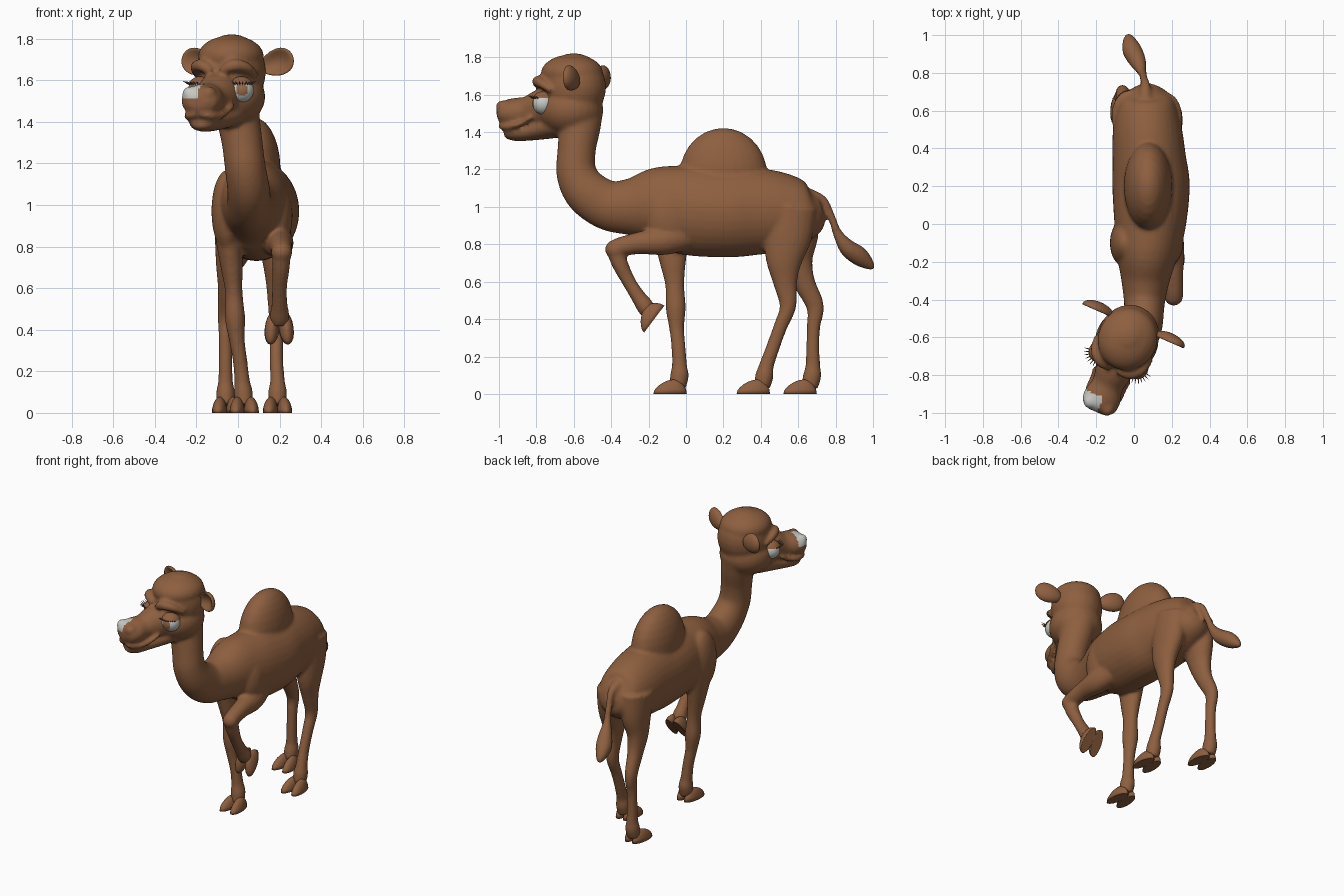
import bpy, bmesh, math
from mathutils import Matrix, Vector

if "Cube" in bpy.data.objects:
    bpy.data.objects.remove(bpy.data.objects["Cube"])

def material(name, rgb):
    m = bpy.data.materials.new(name)
    m.diffuse_color = (*rgb, 1)
    m.use_nodes = True
    m.node_tree.nodes["Principled BSDF"].inputs["Base Color"].default_value = m.diffuse_color
    return m

BROWN = material("brown hide", (0.27, 0.115, 0.05))
GREY = material("pale grey", (0.58, 0.58, 0.55))
IRIS = material("iris brown", (0.30, 0.14, 0.065))

I = Matrix.Identity(4)
# the head is turned to the side: local -y is the direction of the face
HEAD = Matrix.Translation((-0.03, -0.6, 0)) @ Matrix.Rotation(math.radians(-23.5), 4, 'Z')

def tube(bm, pts, M=I, seg=20, sub=5):
    """Loft ellipses along a smooth path of (x, y, z, side radius, other radius)."""
    p = [Vector(q) for q in pts]
    p = [2 * p[0] - p[1]] + p + [2 * p[-1] - p[-2]]
    path = []
    for i in range(1, len(p) - 2):
        for k in range(sub):
            t = k / sub
            path.append(0.5 * (2 * p[i] + (p[i + 1] - p[i - 1]) * t
                        + (2 * p[i - 1] - 5 * p[i] + 4 * p[i + 1] - p[i + 2]) * t * t
                        + (3 * p[i] - p[i - 1] - 3 * p[i + 1] + p[i + 2]) * t ** 3))
    path.append(p[-2])
    rings = []
    for i, q in enumerate(path):
        a, b = path[max(i - 1, 0)], path[min(i + 1, len(path) - 1)]
        t = Vector((b - a)[:3]).normalized()
        side = Vector((1, 0, 0))
        side = (side - t * t.dot(side)).normalized()
        up = t.cross(side)
        ring = []
        for k in range(seg):
            w = 2 * math.pi * k / seg
            ring.append(bm.verts.new(M @ (Vector(q[:3]) + side * max(q[3], .004) * math.cos(w)
                                          + up * max(q[4], .004) * math.sin(w))))
        rings.append(ring)
    faces = [bm.faces.new(rings[0][::-1]), bm.faces.new(rings[-1])]
    for r, s in zip(rings, rings[1:]):
        for k in range(seg):
            j = (k + 1) % seg
            faces.append(bm.faces.new((r[k], r[j], s[j], s[k])))
    bmesh.ops.recalc_face_normals(bm, faces=faces)

def ball(bm, c, r, M=I, seg=28):
    m = M @ Matrix.Translation(c) @ Matrix.Diagonal((*r, 1))
    return bmesh.ops.create_uvsphere(bm, u_segments=seg, v_segments=seg // 2, radius=1, matrix=m)["verts"]

def finish(bm, name, mats=(BROWN,)):
    me = bpy.data.meshes.new(name)
    bm.to_mesh(me)
    bm.free()
    for m in mats:
        me.materials.append(m)
    for f in me.polygons:
        f.use_smooth = True
    ob = bpy.data.objects.new(name, me)
    bpy.context.collection.objects.link(ob)
    return ob

body = bmesh.new()

# torso and neck
tube(body, [(.07, .725, 1.0, .05, .06), (.07, .66, .98, .14, .15), (.07, .52, .975, .18, .21),
            (.08, .35, .975, .195, .235), (.09, .2, .97, .205, .24), (.085, 0, .985, .19, .24),
            (.07, -.15, 1.01, .165, .205), (.06, -.3, 1.0, .128, .153), (.055, -.42, 1.01, .108, .133),
            (.05, -.53, 1.08, .102, .122), (.035, -.585, 1.18, .098, .108), (.02, -.585, 1.3, .098, .102),
            (0, -.57, 1.42, .105, .112), (-.02, -.57, 1.52, .12, .13)], seg=32)
# hump and shoulders
ball(body, (.075, .2, 1.17), (.13, .235, .252))
ball(body, (-.05, -.1, .97), (.078, .125, .2))
ball(body, (.185, -.09, .95), (.078, .13, .17))
# tail with tuft
tube(body, [(.06, .66, 1.06, .04, .04), (.06, .735, 1.03, .025, .025), (.05, .78, .94, .021, .021),
            (.04, .81, .86, .026, .026), (.02, .86, .785, .045, .045), (-.01, .92, .74, .052, .052),
            (-.025, .97, .70, .036, .036), (-.03, 1.005, .668, .012, .012)])
# right hind leg, stepping forward
tube(body, [(.165, .56, 1.0, .09, .14), (.175, .545, .85, .083, .13), (.185, .525, .72, .066, .1),
            (.185, .53, .6, .048, .066), (.185, .545, .47, .038, .045), (.185, .505, .36, .034, .037),
            (.185, .465, .25, .033, .037), (.19, .43, .15, .036, .04), (.19, .42, .1, .046, .049),
            (.19, .405, .035, .042, .045)])
# left hind leg
tube(body, [(-.02, .57, 1.0, .1, .14), (-.03, .59, .85, .083, .12), (-.045, .595, .72, .062, .085),
            (-.05, .63, .6, .047, .06), (-.06, .69, .47, .038, .048), (-.06, .682, .36, .033, .036),
            (-.06, .678, .25, .033, .036), (-.06, .678, .15, .036, .04), (-.06, .675, .1, .045, .049),
            (-.06, .66, .035, .042, .045)])
# left front leg, planted
tube(body, [(-.05, -.08, .95, .07, .11), (-.045, -.08, .85, .065, .1), (-.03, -.07, .7, .053, .07),
            (-.02, -.06, .58, .042, .051), (-.015, -.055, .46, .049, .054), (-.005, -.05, .35, .038, .04),
            (.01, -.04, .25, .035, .038), (.02, -.035, .15, .038, .041), (.025, -.035, .1, .046, .05),
            (.03, -.045, .035, .042, .045)])
# right front leg, raised and bent
tube(body, [(.17, .0, .85, .07, .08), (.195, -.12, .82, .072, .078), (.205, -.25, .807, .057, .06),
            (.21, -.36, .785, .05, .05), (.21, -.4, .775, .04, .04)])
ball(body, (.21, -.378, .773), (.052, .055, .052))
tube(body, [(.21, -.385, .785, .046, .046), (.207, -.355, .7, .042, .044), (.2, -.305, .6, .036, .037),
            (.2, -.255, .52, .039, .04), (.2, -.22, .47, .047, .047), (.2, -.2, .43, .042, .04)])
# skull, cheeks and crown
ball(body, (0, 0, 1.64), (.162, .175, .182), HEAD)
ball(body, (0, -.01, 1.715), (.157, .168, .1), HEAD)
ball(body, (0, -.02, 1.52), (.168, .178, .143), HEAD)
# muzzle and lower jaw
tube(body, [(0, -.05, 1.53, .13, .12), (0, -.18, 1.525, .105, .108), (0, -.27, 1.508, .085, .083),
            (0, -.34, 1.503, .1, .08), (0, -.4, 1.5, .092, .068), (0, -.43, 1.5, .05, .035)], HEAD)
tube(body, [(0, -.08, 1.44, .11, .07), (0, -.24, 1.405, .075, .05), (0, -.35, 1.395, .07, .042),
            (0, -.395, 1.4, .04, .028)], HEAD)
for s in (-1, 1):
    # nostril ridges, lips, brows
    ball(body, (s * .05, -.39, 1.535), (.036, .04, .036), HEAD)
    tube(body, [(s * .01, -.415, 1.432, .012, .012), (s * .06, -.395, 1.428, .014, .014),
                (s * .087, -.33, 1.43, .015, .015), (s * .09, -.26, 1.45, .015, .015),
                (s * .1, -.21, 1.48, .012, .012)], HEAD, 10)
    tube(body, [(s * .025, -.185, 1.64, .02, .02), (s * .08, -.175, 1.67, .032, .03),
                (s * .13, -.13, 1.66, .03, .027), (s * .155, -.06, 1.62, .016, .016)], HEAD, 14)

# fuse everything into one smooth skin
raw = finish(body, "body_parts")
rm = raw.modifiers.new("fuse", 'REMESH')
rm.mode = 'VOXEL'
rm.voxel_size = 0.011
sm = raw.modifiers.new("soften", 'SMOOTH')
sm.factor, sm.iterations = 0.5, 6
skin = bpy.data.meshes.new_from_object(raw.evaluated_get(bpy.context.evaluated_depsgraph_get()))
bpy.data.objects.remove(raw)
skin.materials.clear()
skin.materials.append(BROWN)
skin.materials.append(GREY)
to_head = HEAD.inverted()
for f in skin.polygons:
    f.use_smooth = True
    c = to_head @ f.center
    # pale patch on the nose
    f.material_index = int(-.1 < c.x < .005 and c.y < -.345 and c.z > 1.51)
bpy.context.collection.objects.link(bpy.data.objects.new("body", skin))

# cloven hooves: two flat-bottomed toes each
def hoof(name, M):
    bm = bmesh.new()
    for s in (-1, 1):
        toe = Matrix.Translation((s * .034, 0, 0)) @ Matrix.Rotation(s * .1, 4, 'Z')
        for v in ball(bm, (0, 0, 0), (.036, .09, .075), seg=20):
            v.co.z = max(v.co.z, 0)
            v.co.z *= 1 + 3 * min(v.co.y, .03)
            v.co = M @ toe @ v.co
    finish(bm, name)

hoof("hoof_hind_right", Matrix.Translation((.19, .36, 0)))
hoof("hoof_hind_left", Matrix.Translation((-.055, .61, 0)))
hoof("hoof_front_left", Matrix.Translation((.03, -.085, 0)))
hoof("hoof_front_right", Matrix.Translation((.198, -.17, .4)) @ Matrix.Rotation(math.radians(53), 4, 'X'))

for s, side in ((-1, "left"), (1, "right")):
    # cupped ears
    bm = bmesh.new()
    M = (HEAD @ Matrix.Translation((s * .205, .07, 1.685)) @ Matrix.Rotation(-s * .3, 4, 'Y')
         @ Matrix.Diagonal((.09, .042, .064, 1)))
    for v in ball(bm, (0, 0, 0), (1, 1, 1)):
        d = min(1, v.co.x ** 2 + v.co.z ** 2)
        if v.co.y < 0:
            v.co.y += 1.5 * (1 - d)
        v.co.z *= 1 + .2 * s * v.co.x
        v.co = M @ v.co
    finish(bm, "ear_" + side)

    # eyeball with the iris chosen by direction
    c = Vector((s * .107, -.13, 1.553))
    bm = bmesh.new()
    ball(bm, c, (.06, .06, .06), HEAD, 40)
    gaze = Vector((s * .42, -.9, .03)).normalized()
    for f in bm.faces:
        d = (to_head @ f.calc_center_median() - c).normalized()
        f.material_index = int(d.dot(gaze) > .87)
    finish(bm, "eye_" + side, (GREY, IRIS))

    # upper eyelid
    bm = bmesh.new()
    lid = ball(bm, c, (.066, .066, .066), HEAD)
    bmesh.ops.delete(bm, geom=[v for v in lid if v.co.z < c.z + .024], context='VERTS')
    finish(bm, "eyelid_" + side)

    # lashes
    bm = bmesh.new()
    for k in range(8):
        a = math.radians(-10 + 13 * k)
        d = Vector((s * math.sin(a), -math.cos(a), .5)).normalized()
        m = Matrix.Translation(c + d * .078) @ d.to_track_quat('Z', 'Y').to_matrix().to_4x4()
        bmesh.ops.create_cone(bm, cap_ends=True, segments=6, radius1=.004, radius2=.001,
                              depth=.032, matrix=HEAD @ m)
    finish(bm, "lashes_" + side)
